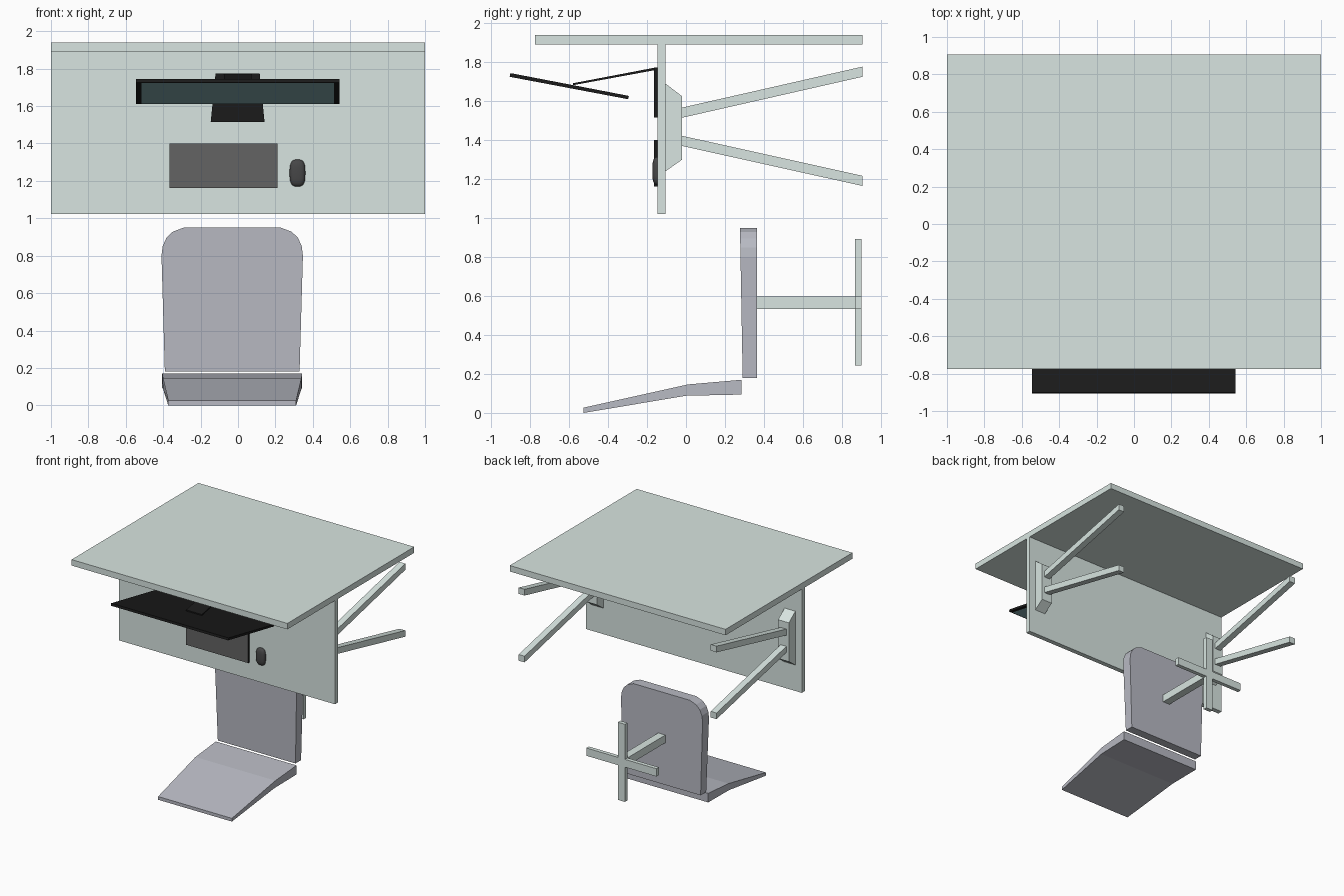
import bpy, bmesh, math
from mathutils import Vector

if "Cube" in bpy.data.objects:
    bpy.data.objects.remove(bpy.data.objects["Cube"])


def material(name, srgb):
    lin = [((c / 255 + 0.055) / 1.055) ** 2.4 for c in srgb]
    m = bpy.data.materials.new(name)
    m.diffuse_color = (*lin, 1)
    m.use_nodes = True
    m.node_tree.nodes["Principled BSDF"].inputs["Base Color"].default_value = m.diffuse_color
    return m


DESK = material("pale_green_grey", (216, 229, 225))
CHAIR = material("lilac_grey", (184, 186, 195))
BLACK = material("black_plastic", (27, 27, 27))
SCREEN = material("teal_glass", (138, 180, 184))
KEYS = material("key_grey", (99, 99, 99))
MOUSE = material("mouse_grey", (70, 70, 71))


def finish(name, bm, *mats):
    bmesh.ops.recalc_face_normals(bm, faces=bm.faces)
    me = bpy.data.meshes.new(name)
    bm.to_mesh(me)
    bm.free()
    for m in mats:
        me.materials.append(m)
    ob = bpy.data.objects.new(name, me)
    bpy.context.collection.objects.link(ob)
    return ob


def loft(bm, a, b):
    """Closed solid between two matching outlines."""
    va, vb = [bm.verts.new(p) for p in a], [bm.verts.new(p) for p in b]
    bm.faces.new(va)
    bm.faces.new(vb[::-1])
    for i in range(len(va)):
        j = (i + 1) % len(va)
        bm.faces.new((va[i], vb[i], vb[j], va[j]))


def prism(name, yz, x0, x1, *mats):
    """Side profile extruded across x."""
    bm = bmesh.new()
    loft(bm, [(x0, y, z) for y, z in yz], [(x1, y, z) for y, z in yz])
    return finish(name, bm, *mats)


def box(name, x0, x1, y0, y1, z0, z1, *mats):
    return prism(name, [(y0, z0), (y1, z0), (y1, z1), (y0, z1)], x0, x1, *mats)


# Slab and hanging panel
box("table_slab", -1, 1, -0.775, 0.905, 1.89, 1.94, DESK)
box("table_panel", -1, 1, -0.145, -0.105, 1.022, 1.89, DESK)

# Brackets with two splayed legs on each side
for side, s in (("left", -1), ("right", 1)):
    c = s * 0.89
    prism(side + "_bracket", [(-0.105, 1.24), (-0.02, 1.30), (-0.02, 1.625), (-0.105, 1.69)],
          c - 0.05, c + 0.05, DESK)
    prism(side + "_upper_leg", [(-0.02, 1.515), (0.905, 1.725), (0.905, 1.777), (-0.02, 1.567)],
          c - 0.027, c + 0.027, DESK)
    prism(side + "_lower_leg", [(-0.02, 1.37), (0.905, 1.165), (0.905, 1.217), (-0.02, 1.422)],
          c - 0.027, c + 0.027, DESK)

# Monitor: tilted plate, glass inset on its underside with wider side borders
bm = bmesh.new()
prof = [(-0.905, 1.725), (-0.297, 1.61), (-0.293, 1.627), (-0.901, 1.744)]
loft(bm, [(-0.545, y, z) for y, z in prof], [(0.542, y, z) for y, z in prof])
bmesh.ops.recalc_face_normals(bm, faces=bm.faces)
under = [f for f in bm.faces if f.normal.z < -0.9]
bmesh.ops.inset_individual(bm, faces=under, thickness=0.014)
under[0].material_index = 1
for v in under[0].verts:
    v.co.x -= math.copysign(0.018, v.co.x)
finish("monitor", bm, BLACK, SCREEN)

# Monitor stand: arm and tapered foot on the panel
prism("monitor_arm", [(-0.58, 1.682), (-0.155, 1.76), (-0.155, 1.773), (-0.58, 1.692)],
      -0.075, 0.071, BLACK)
bm = bmesh.new()
foot = [(-0.146, 1.515), (0.142, 1.515), (0.116, 1.773), (-0.12, 1.773)]
loft(bm, [(x, -0.165, z) for x, z in foot], [(x, -0.145, z) for x, z in foot])
finish("monitor_foot", bm, BLACK)

# Keyboard: black body with grey key face
kb = box("keyboard", -0.365, 0.21, -0.165, -0.145, 1.163, 1.40, BLACK, KEYS)
for p in kb.data.polygons:
    if p.normal.y < -0.9:
        p.material_index = 1

# Mouse: squared-off half ellipsoid
bm = bmesh.new()
bmesh.ops.create_uvsphere(bm, u_segments=24, v_segments=14, radius=1)
for v in bm.verts:
    x, y, z = (math.copysign(abs(c) ** 0.65, c) for c in v.co)
    v.co = Vector((0.318 + 0.042 * x, -0.143 + 0.03 * y, 1.242 + 0.072 * z))
bmesh.ops.bisect_plane(bm, geom=bm.verts[:] + bm.edges[:] + bm.faces[:],
                       plane_co=(0, -0.144, 0), plane_no=(0, 1, 0), clear_outer=True)
mouse = finish("mouse", bm, MOUSE)
for p in mouse.data.polygons:
    p.use_smooth = True

# Chair backrest: tapered outline with rounded top corners
CX = -0.031
half = [(0.36, 0.18), (0.378, 0.80), (0.372, 0.85), (0.352, 0.895), (0.318, 0.928), (0.26, 0.95)]
outline = half + [(-x, z) for x, z in reversed(half)]
bm = bmesh.new()
loft(bm, [(CX + x, 0.291 - 0.014 * (z - 0.18) / 0.77, z) for x, z in outline],
     [(CX + x, 0.365, z) for x, z in outline])
finish("backrest", bm, CHAIR)

# Chair seat: bent wedge, narrower at the front
seat = [(-0.525, 0.0), (0.0, 0.088), (0.285, 0.094), (0.285, 0.17), (0.01, 0.146), (-0.525, 0.027)]


def seat_side(s):
    return [(CX + s * (0.342 + 0.032 * min(1, (y + 0.525) / 0.6)), y, z) for y, z in seat]


bm = bmesh.new()
loft(bm, seat_side(-1), seat_side(1))
finish("seat", bm, CHAIR)

# Chair beam and crossed foot bars
box("chair_beam", CX - 0.033, CX + 0.033, 0.365, 0.868, 0.533, 0.598, DESK)
box("foot_bar_upright", CX - 0.033, CX + 0.033, 0.867, 0.9, 0.242, 0.892, DESK)
for s in (-1, 1):
    a, b = sorted((CX + s * 0.033, CX + s * 0.325))
    box("foot_bar_left" if s < 0 else "foot_bar_right", a, b, 0.867, 0.9, 0.533, 0.598, DESK)
